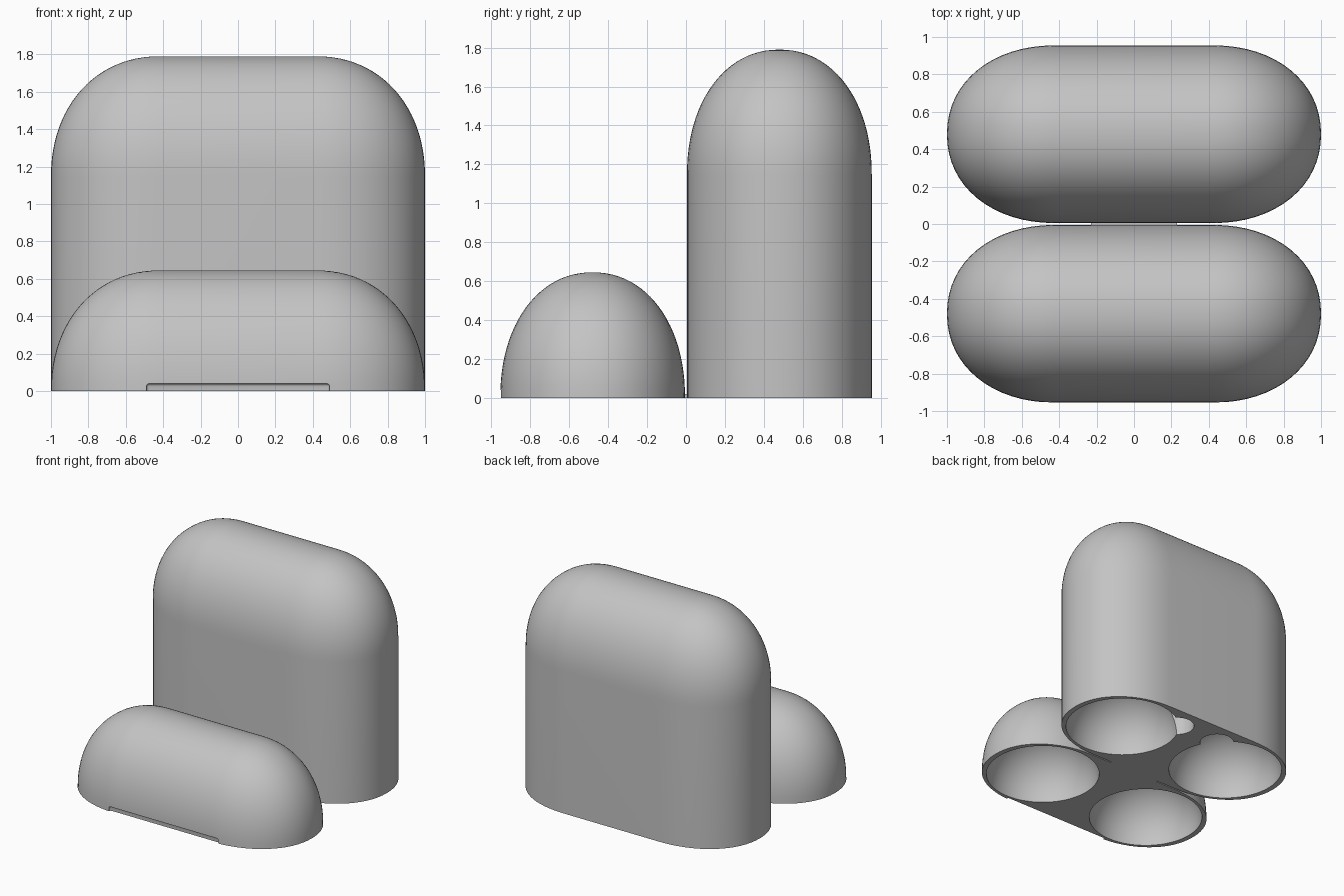
import bpy
import bmesh
import math

if "Cube" in bpy.data.objects:
    bpy.data.objects.remove(bpy.data.objects["Cube"], do_unlink=True)

grey = bpy.data.materials.new("Light grey plastic")
grey.use_nodes = True
COLOUR = (0.55, 0.55, 0.55, 1)
grey.diffuse_color = COLOUR
grey.node_tree.nodes["Principled BSDF"].inputs["Base Color"].default_value = COLOUR

HALF_STRAIGHT, END, DEPTH, DOME = 0.42, 0.58, 0.475, 0.645
POWER = 2 / 2.12
OFFSET = 0.48          # distance of each half from the hinge line
HOLE_X, HOLE_R = 0.52, 0.437


def soft(value):
    """Slightly squared circle coordinate."""
    return math.copysign(abs(value) ** POWER, value)


def finish(bm, name, smooth=True):
    bmesh.ops.recalc_face_normals(bm, faces=bm.faces)
    mesh = bpy.data.meshes.new(name)
    bm.to_mesh(mesh)
    bm.free()
    mesh.materials.append(grey)
    obj = bpy.data.objects.new(name, mesh)
    bpy.context.collection.objects.link(obj)
    return obj


def rounded_shell(name, y, wall):
    """Pill-shaped footprint, straight wall, then a dome closing to a ridge."""
    bm = bmesh.new()
    arc = 32
    dome = [math.pi / 2 * i / 24 for i in range(25)]
    levels = [(1, 0)] if wall else []
    levels += [(soft(max(math.cos(t), 0)) if t < 1.57 else 0, wall + DOME * soft(math.sin(t)))
               for t in dome]
    rings = []
    for size, z in levels:
        ring = []
        for side in (1, -1):
            for i in range(arc + 1):
                a = -math.pi / 2 + math.pi * i / arc
                ring.append(bm.verts.new((
                    side * (HALF_STRAIGHT + END * size * soft(max(math.cos(a), 0))),
                    y + side * DEPTH * size * soft(math.sin(a)), z)))
        rings.append(ring)
    for low, high in zip(rings, rings[1:]):
        for i in range(len(low)):
            j = (i + 1) % len(low)
            bm.faces.new((low[i], low[j], high[j], high[i]))
    bm.faces.new(rings[0])
    bmesh.ops.remove_doubles(bm, verts=bm.verts, dist=0.0002)
    return finish(bm, name)


def box(name, centre, size):
    bm = bmesh.new()
    bmesh.ops.create_cube(bm, size=1)
    bmesh.ops.scale(bm, vec=size, verts=bm.verts)
    bmesh.ops.translate(bm, vec=centre, verts=bm.verts)
    return finish(bm, name)


def bowl(x, y):
    bm = bmesh.new()
    bmesh.ops.create_uvsphere(bm, u_segments=64, v_segments=32, radius=HOLE_R)
    bmesh.ops.translate(bm, vec=(x, y, 0), verts=bm.verts)
    return finish(bm, "bowl_cutter")


def stem(x, y):
    bm = bmesh.new()
    bmesh.ops.create_cone(bm, cap_ends=True, segments=40, radius1=0.13,
                          radius2=0.13, depth=1.0)
    bmesh.ops.translate(bm, vec=(x, y, 0.4), verts=bm.verts)
    return finish(bm, "stem_cutter")


def cut(obj, cutter):
    cutter.hide_render = True
    mod = obj.modifiers.new("cut", "BOOLEAN")
    mod.operation = "DIFFERENCE"
    mod.solver = "EXACT"
    mod.object = cutter
    bpy.context.view_layer.objects.active = obj
    bpy.ops.object.modifier_apply(modifier=mod.name)
    bpy.data.objects.remove(cutter, do_unlink=True)


# Two halves of the open case
case_body = rounded_shell("case_body", OFFSET, 1.79 - DOME)
case_lid = rounded_shell("case_lid", -OFFSET, 0)

# Round hollows in both halves, with narrow stem slots in the body
for side in (-1, 1):
    cut(case_body, bowl(side * HOLE_X, OFFSET))
    cut(case_lid, bowl(side * HOLE_X, -OFFSET))
    cut(case_body, stem(side * 0.2, 0.76))

# Shallow finger notch in the lid's front edge
notch = box("notch_cutter", (0, -0.97, 0), (0.98, 0.07, 0.08))
bevel = notch.modifiers.new("bevel", "BEVEL")
bevel.width, bevel.segments = 0.015, 3
bpy.context.view_layer.objects.active = notch
bpy.ops.object.modifier_apply(modifier=bevel.name)
cut(case_lid, notch)

# Thin strip joining the halves
hinge_strip = box("hinge_strip", (0, 0, 0.01), (0.46, 0.03, 0.02))

for part in (case_body, case_lid):
    bpy.ops.object.select_all(action="DESELECT")
    part.select_set(True)
    bpy.context.view_layer.objects.active = part
    bpy.ops.object.shade_smooth_by_angle(angle=math.radians(35))
